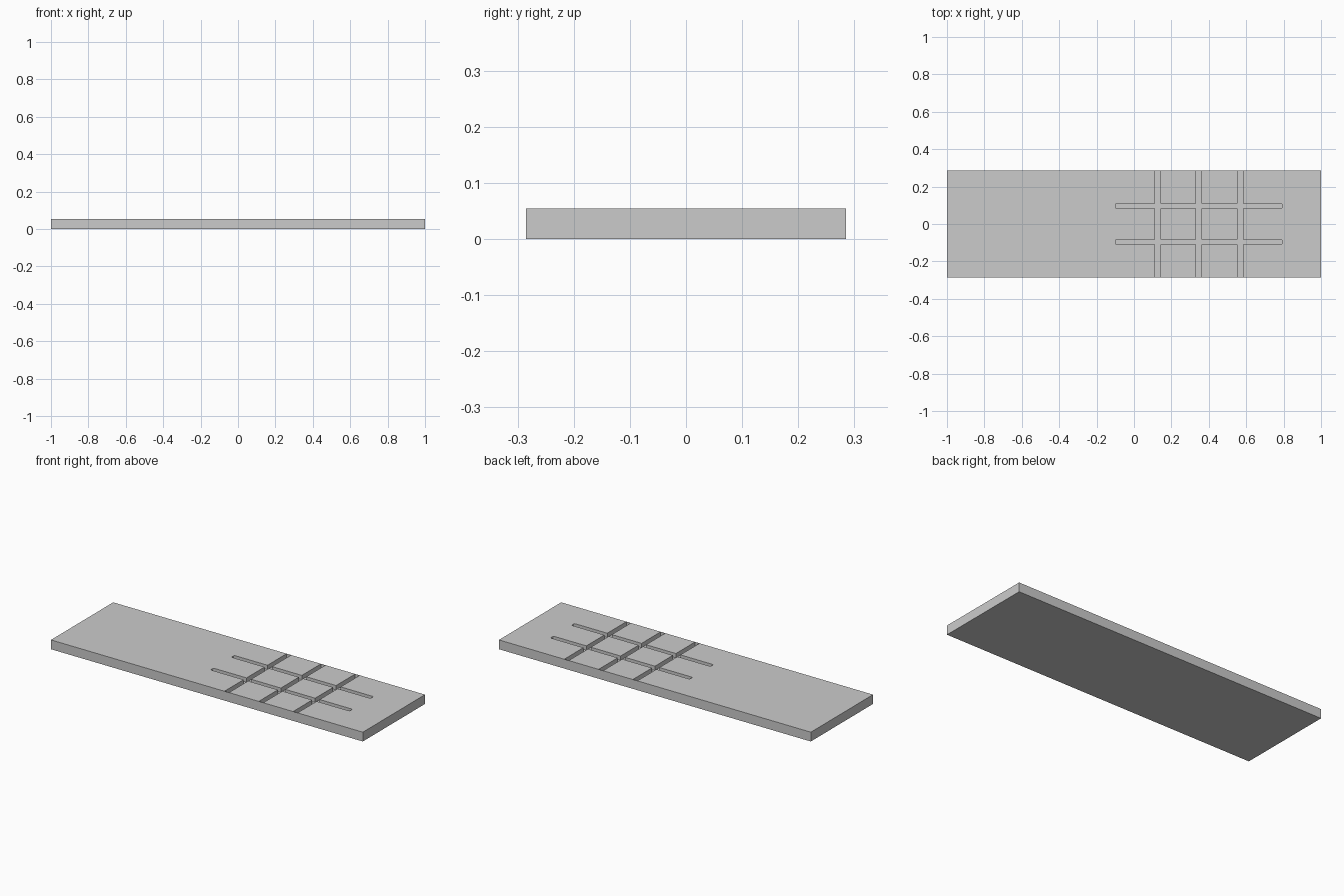
import bpy, bmesh

if "Cube" in bpy.data.objects:
    bpy.data.objects.remove(bpy.data.objects["Cube"])

LENGTH, WIDTH, HEIGHT = 2.0, 0.57, 0.054
DEPTH = 0.025        # groove depth
RIM = 0.0008         # cross grooves stop just inside the long edges


def box(name, x0, x1, y0, y1, z0, z1, round_ends=0.0):
    bm = bmesh.new()
    bmesh.ops.create_cube(bm, size=1)
    for v in bm.verts:
        v.co.x = x0 if v.co.x < 0 else x1
        v.co.y = y0 if v.co.y < 0 else y1
        v.co.z = z0 if v.co.z < 0 else z1
    if round_ends:
        upright = [e for e in bm.edges
                   if abs(e.verts[0].co.z - e.verts[1].co.z) > 1e-4]
        bmesh.ops.bevel(bm, geom=upright, offset=round_ends, segments=3,
                        profile=0.5, affect='EDGES')
    bmesh.ops.recalc_face_normals(bm, faces=bm.faces[:])
    mesh = bpy.data.meshes.new(name)
    bm.to_mesh(mesh)
    bm.free()
    obj = bpy.data.objects.new(name, mesh)
    bpy.context.collection.objects.link(obj)
    return obj


# Flat slab
slab = box("slab", -LENGTH / 2, LENGTH / 2, -WIDTH / 2, WIDTH / 2, 0, HEIGHT)

cutters = []
floor, above = HEIGHT - DEPTH, HEIGHT + 0.02

# Two long grooves with rounded ends
for y in (-0.096, 0.096):
    cutters.append(box("long_groove_cutter", -0.10, 0.792,
                       y - 0.0135, y + 0.0135, floor, above, 0.007))

# Three cross grooves
edge = WIDTH / 2 - RIM
for x in (0.127, 0.347, 0.567):
    cutters.append(box("cross_groove_cutter", x - 0.0145, x + 0.0145,
                       -edge, edge, floor, above))

# Carve the grooves and drop the cutters
bpy.context.view_layer.objects.active = slab
for cutter in cutters:
    cutter.hide_render = True
    mod = slab.modifiers.new("groove", 'BOOLEAN')
    mod.operation = 'DIFFERENCE'
    mod.solver = 'EXACT'
    mod.object = cutter
    bpy.ops.object.modifier_apply(modifier=mod.name)
    bpy.data.objects.remove(cutter, do_unlink=True)
